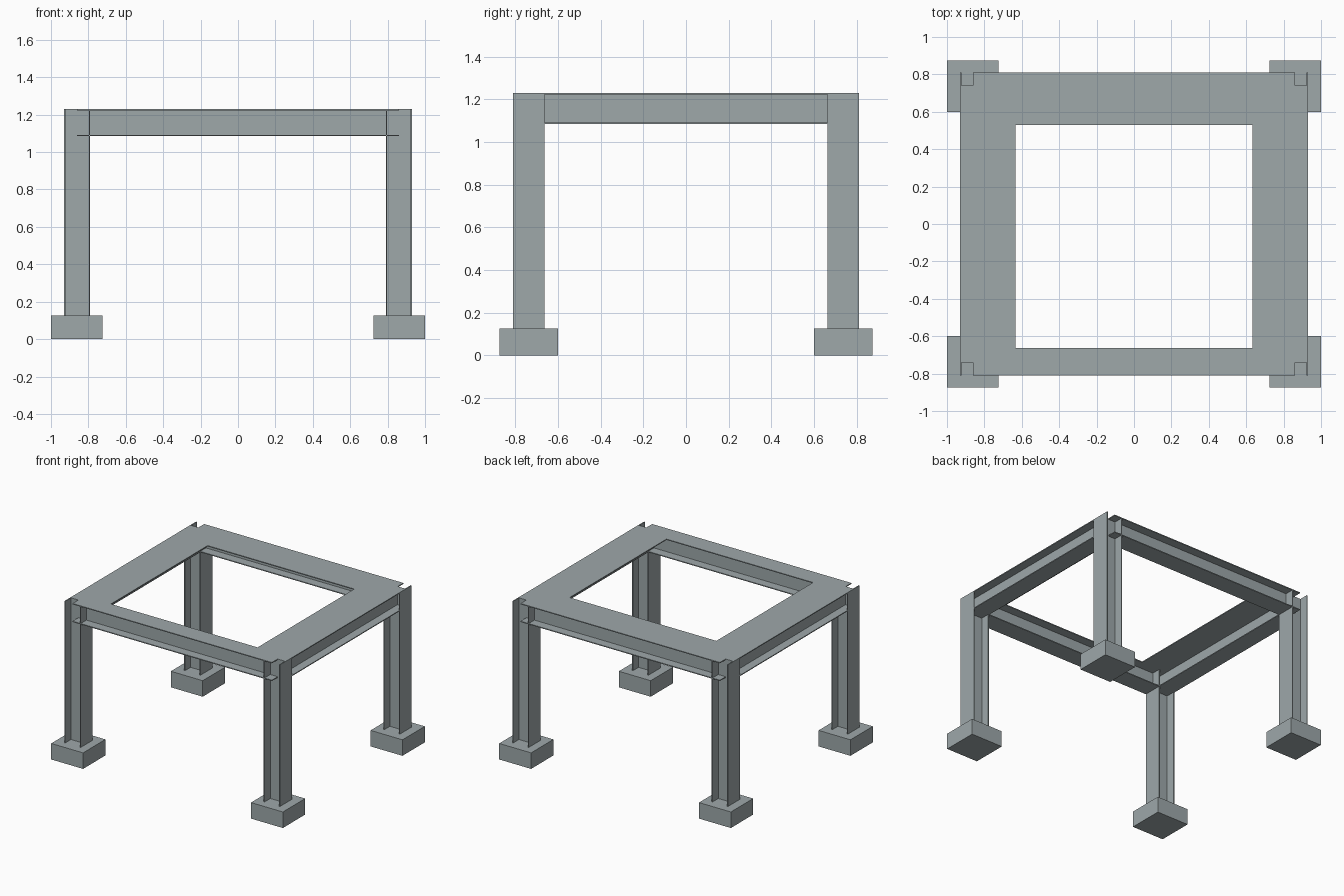
import bpy
import bmesh
from mathutils import Matrix, Vector

cube = bpy.data.objects.get("Cube")
if cube:
    bpy.data.objects.remove(cube, do_unlink=True)

# One grey for steel and footings
grey = bpy.data.materials.new("blue grey")
grey.use_nodes = True
colour = (0.342, 0.392, 0.402, 1)
grey.diffuse_color = colour
grey.node_tree.nodes["Principled BSDF"].inputs["Base Color"].default_value = colour

COL_X, COL_Y = 0.86, 0.737      # column centre lines
HALF = 0.07                     # half of the column section along x
HALF_Y = 0.074                  # half of the column flange width
TOP, BOTTOM = 1.23, 1.085       # beam levels
FOOT_H = 0.125
T = 0.007                       # steel thickness


def add_object(name, bm):
    bmesh.ops.recalc_face_normals(bm, faces=bm.faces)
    mesh = bpy.data.meshes.new(name)
    bm.to_mesh(mesh)
    bm.free()
    mesh.materials.append(grey)
    obj = bpy.data.objects.new(name, mesh)
    bpy.context.collection.objects.link(obj)
    return obj


def extrude_profile(name, points, start, u, v, along):
    """Extrude a 2D outline, laid on axes u and v, by the vector along."""
    start, u, v = Vector(start), Vector(u), Vector(v)
    bm = bmesh.new()
    face = bm.faces.new([bm.verts.new(start + u * a + v * b) for a, b in points])
    ext = bmesh.ops.extrude_face_region(bm, geom=[face])["geom"]
    verts = [g for g in ext if isinstance(g, bmesh.types.BMVert)]
    bmesh.ops.translate(bm, verts=verts, vec=Vector(along))
    return add_object(name, bm)


def i_section(outer, inner, top_inner, low, high):
    """I outline: web at 0, flanges from -outer to inner (top: top_inner)."""
    w = T / 2
    return [(-outer, low), (inner, low), (inner, low + T), (w, low + T),
            (w, high - T), (top_inner, high - T), (top_inner, high),
            (-outer, high), (-outer, high - T), (-w, high - T),
            (-w, low + T), (-outer, low + T)]


# Columns and footings at the four corners
for sx, side in ((-1, "right"), (1, "left")):
    for sy, end in ((-1, "front"), (1, "back")):
        x, y = sx * COL_X, sy * COL_Y
        extrude_profile(f"{end}_{side}_column",
                        i_section(HALF_Y, HALF_Y, HALF_Y, -HALF, HALF),
                        (x, y, FOOT_H), (0, 1, 0), (1, 0, 0),
                        (0, 0, TOP - FOOT_H))
        bm = bmesh.new()
        size = Matrix.Diagonal((0.275, 0.275, FOOT_H, 1))
        bmesh.ops.create_cube(bm, size=1, matrix=Matrix.Translation(
            (x + sx * 0.002, y, FOOT_H / 2)) @ size)
        add_object(f"{end}_{side}_footing", bm)

# Front and back beams; the back one has a wide top flange
for sy, end, reach in ((-1, "front", HALF_Y), (1, "back", COL_Y - 0.53)):
    extrude_profile(f"{end}_beam",
                    i_section(HALF_Y, HALF_Y, reach, BOTTOM, TOP),
                    (-COL_X, sy * COL_Y, 0), (0, -sy, 0), (0, 0, 1),
                    (2 * COL_X, 0, 0))

# Side beams with wide top flanges
for sx, side in ((-1, "right"), (1, "left")):
    extrude_profile(f"{side}_beam",
                    i_section(HALF, HALF, COL_X - 0.633, BOTTOM, TOP),
                    (sx * COL_X, -COL_Y, 0), (-sx, 0, 0), (0, 0, 1),
                    (0, 2 * COL_Y, 0))
